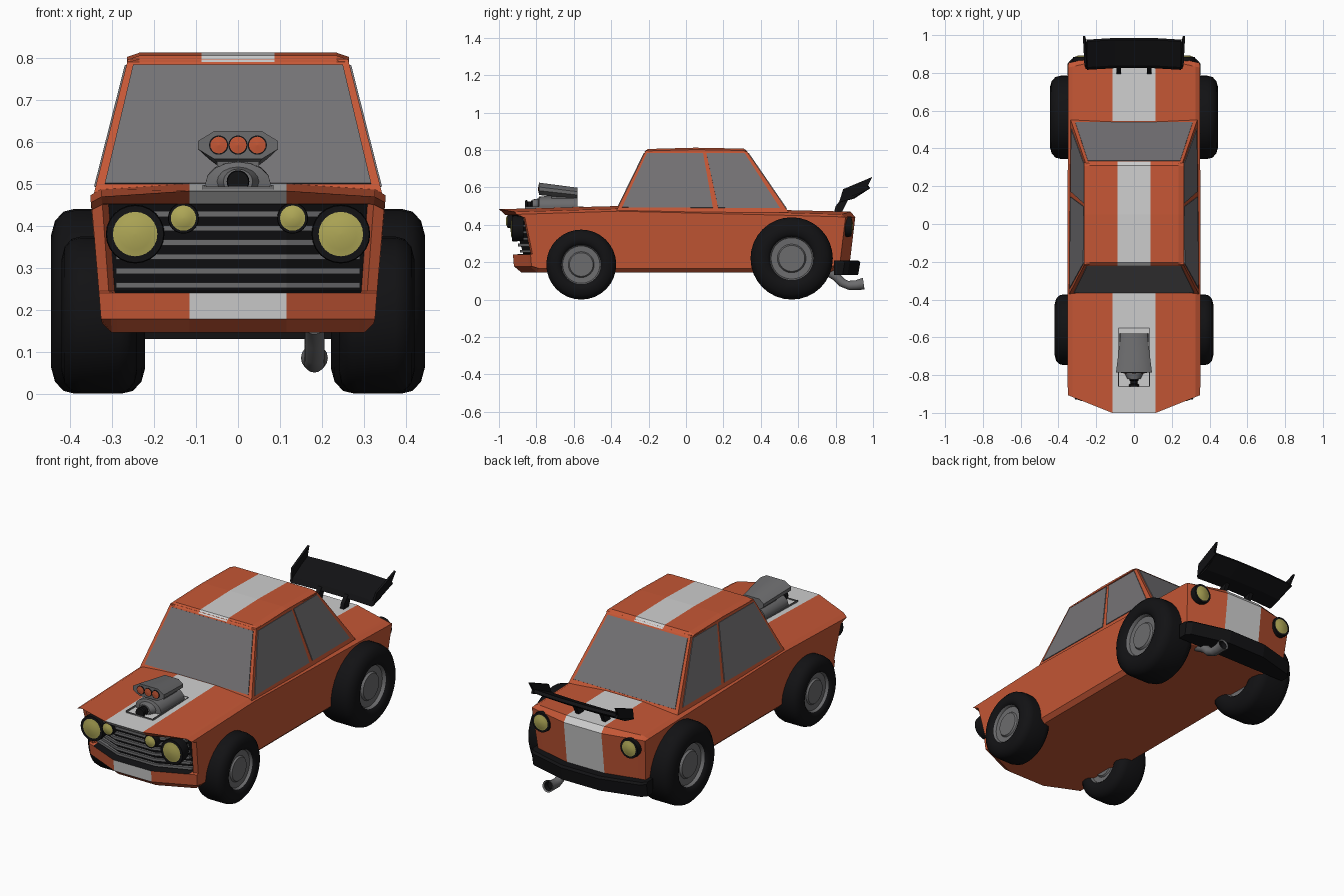
import bpy, bmesh, math
from mathutils import Vector

cube = bpy.data.objects.get("Cube")
if cube:
    bpy.data.objects.remove(cube, do_unlink=True)


def material(name, r, g, b):
    m = bpy.data.materials.new(name)
    m.use_nodes = True
    m.diffuse_color = (r, g, b, 1)
    bsdf = next(n for n in m.node_tree.nodes if n.type == 'BSDF_PRINCIPLED')
    bsdf.inputs["Base Color"].default_value = (r, g, b, 1)
    return m


ORANGE = material("orange_paint", 0.56, 0.095, 0.036)
WHITE = material("white_stripe", 0.62, 0.62, 0.62)
BLACK = material("black_rubber", 0.006, 0.006, 0.007)
GLASS = material("grey_glass", 0.175, 0.168, 0.178)
METAL = material("grey_metal", 0.15, 0.15, 0.155)
LAMP = material("yellow_lamp", 0.43, 0.39, 0.095)


def build(name, verts, faces, mats, slots=None, smooth=False):
    me = bpy.data.meshes.new(name)
    me.from_pydata(verts, [], faces)
    for m in mats:
        me.materials.append(m)
    if slots:
        me.polygons.foreach_set("material_index", slots)
    bm = bmesh.new()
    bm.from_mesh(me)
    bmesh.ops.recalc_face_normals(bm, faces=bm.faces)
    bm.to_mesh(me)
    bm.free()
    ob = bpy.data.objects.new(name, me)
    bpy.context.collection.objects.link(ob)
    if smooth:
        bpy.ops.object.select_all(action='DESELECT')
        ob.select_set(True)
        bpy.context.view_layer.objects.active = ob
        bpy.ops.object.shade_smooth_by_angle(angle=math.radians(35))
    return ob


def skin(name, rings, mats, slot=None, smooth=False):
    """Join equal closed rings and cap both ends; slot(ring, segment) picks the colour."""
    n = len(rings[0])
    faces, slots = [], []
    for c in range(len(rings) - 1):
        for s in range(n):
            t = (s + 1) % n
            faces.append((c * n + s, c * n + t, c * n + n + t, c * n + n + s))
            slots.append(slot(c, s) if slot else 0)
    last = (len(rings) - 1) * n
    faces += [tuple(range(n)), tuple(range(last, last + n))]
    slots += [slot(0, 0) if slot else 0, slot(len(rings) - 2, 0) if slot else 0]
    return build(name, [v for r in rings for v in r], faces, mats, slots, smooth)


def sweep(name, half, profile, place, mats, slot=None):
    """Carry a side profile across mirrored x columns."""
    cols = [-x for x in reversed(half)] + list(half)
    rings = []
    for x in cols:
        ring = [place(abs(x), i, y, z) for i, (y, z) in enumerate(profile)]
        rings.append([(math.copysign(px, x), y, z) for px, y, z in ring])
    return skin(name, rings, mats, slot)


def lathe(name, profile, at, axis, mats, slots=None, n=32):
    """Revolve (distance, radius) points about the x or y axis."""
    rings = []
    for d, r in profile:
        ring = []
        for k in range(n):
            a, b = r * math.cos(k * math.tau / n), r * math.sin(k * math.tau / n)
            off = (d, a, b) if axis == 'x' else (a, d, b)
            ring.append(tuple(Vector(at) + Vector(off)))
        rings.append(ring)
    return skin(name, rings, mats, (lambda c, s: slots[c]) if slots else None, True)


def bend(x):
    return max(0, x - 0.115) / 0.225


# Body shell: side profile swept over the width, with recessed grille
BODY = [(-1.0, 0.483), (-0.965, 0.452), (-0.93, 0.45), (-0.87, 0.245), (-0.925, 0.24),
        (-0.92, 0.178), (-0.88, 0.145), (0.79, 0.145), (0.875, 0.19), (0.905, 0.44),
        (0.88, 0.47), (0.545, 0.478), (-0.365, 0.5)]


def place_body(x, i, y, z):
    px, k = x, bend(x)
    if x > 0.2:
        px = x * (0.925 + 0.075 * (z - 0.145) / 0.33)
    if x > 0.315 and i in (2, 3):
        y = -0.955 if i == 2 else -0.915
    if i <= 6:
        y += 0.09 * k
    elif i <= 10:
        y -= 0.05 * k
    if z > 0.46:
        z -= 0.015 * k
    if x > 0.345:
        if z > 0.44:
            z -= 0.012
        elif i in (6, 7):
            z += 0.022
    return px, y, z


def body_slot(c, s):
    if s in (1, 2, 3) and 1 < c < 5:
        return 2
    return 1 if c == 3 and s in (0, 4, 8, 9, 10, 12) else 0


sweep("body", [0.115, 0.31, 0.325, 0.35], BODY, place_body, [ORANGE, WHITE, BLACK], body_slot)

# Grille slats
for i in range(6):
    z = 0.258 + i * 0.034
    y = -0.93 + (0.45 - z) * 0.29
    sweep(f"grille_slat_{i + 1}", [0.115, 0.29],
          [(y - 0.014, z - 0.007), (y - 0.014, z + 0.007), (y + 0.01, z + 0.007), (y + 0.01, z - 0.007)],
          lambda x, i, y, z: (x, y + 0.09 * bend(x), z), [METAL])

# Cabin pillars
fl, fr = Vector((0.345, -0.375, 0.47)), Vector((-0.345, -0.375, 0.47))
bl, br = Vector((0.335, 0.55, 0.465)), Vector((-0.335, 0.55, 0.465))
tfl, tfr = Vector((0.262, -0.215, 0.797)), Vector((-0.262, -0.215, 0.797))
tbl, tbr = Vector((0.256, 0.322, 0.797)), Vector((-0.256, 0.322, 0.797))
skin("cabin", [[fl, fr, br, bl], [tfl, tfr, tbr, tbl]], [ORANGE])


def pane(name, a, b, c, d, u0, u1, v0=0.09, v1=0.955):
    """Thin glass on the quad a-b (bottom) and d-c (top)."""
    pts = [a.lerp(b, u).lerp(d.lerp(c, u), v)
           for u, v in ((u0, v0), (u1, v0), (u1, v1), (u0, v1))]
    n = (pts[1] - pts[0]).cross(pts[3] - pts[0]).normalized() * 0.004
    skin(name, [[p - n for p in pts], [p + n for p in pts]], [GLASS])


pane("windshield", fr, fl, tfl, tfr, 0.03, 0.97)
pane("rear_window", bl, br, tbr, tbl, 0.03, 0.97, 0.06)
for side, a, b, c, d in (("left", fl, bl, tbl, tfl), ("right", fr, br, tbr, tfr)):
    pane(f"{side}_front_window", a, b, c, d, 0.025, 0.565, 0.07)
    pane(f"{side}_back_window", a, b, c, d, 0.597, 0.965, 0.07)

# Roof with stripe
sweep("roof", [0.087, 0.235, 0.264],
      [(-0.222, 0.79), (-0.205, 0.805), (0.05, 0.812), (0.31, 0.807), (0.33, 0.79)],
      lambda x, i, y, z: (x, y * (0.985 if x > 0.25 else 1), z - (0.01 if x > 0.25 and z > 0.8 else 0)),
      [ORANGE, WHITE], lambda c, s: int(c == 2 and s != 4))

# Rear bumper wrapping round the corners
sweep("rear_bumper", [0.115, 0.33, 0.352],
      [(0.79, 0.13), (0.92, 0.13), (0.932, 0.2), (0.92, 0.21), (0.79, 0.21)],
      lambda x, i, y, z: (x, y - (0.06 * bend(x) + (0.02 if x > 0.34 else 0)) * (y > 0.8), z), [BLACK])

# Wheels: tyre and hub in one lathe
for end, y, x, R, w, h in (("front", -0.56, 0.33, 0.187, 0.09, 0.105),
                           ("rear", 0.565, 0.333, 0.22, 0.112, 0.116)):
    half = [(w * 0.78, 0.001), (w * 0.78, h * 0.6), (w * 0.68, h * 0.66), (w * 0.7, h * 0.95),
            (w * 0.86, h), (w * 0.97, h * 1.12), (w, R * 0.72), (w * 0.92, R * 0.87),
            (w * 0.74, R * 0.97), (w * 0.5, R)]
    prof = half + [(-d, r) for d, r in reversed(half)]
    slots = [0] * 4 + [1] * (len(prof) - 9) + [0] * 4
    for side, s in (("left", 1), ("right", -1)):
        lathe(f"{end}_{side}_wheel", prof, (s * x, y, R), 'x', [METAL, BLACK], slots)

# Lamps: black housing ring and domed yellow lens
for name, x, y, z, r, lens, s in (("headlamp", 0.245, -0.93, 0.38, 0.07, 0.053, -1),
                                  ("inner_headlamp", 0.13, -0.955, 0.418, 0.037, 0.03, -1),
                                  ("tail_lamp", 0.27, 0.885, 0.39, 0.055, 0.042, 1)):
    for side, m in (("left", 1), ("right", -1)):
        lathe(f"{side}_{name}",
              [(-s * 0.06, r * 0.9), (-s * 0.02, r), (0, r * 0.97), (0, lens), (s * 0.006, lens * 0.7), (s * 0.008, 0.001)],
              (m * x, y, z), 'y', [BLACK, LAMP], [0, 0, 0, 1, 1], 24)


# Engine through the hood: blower, pulley and intake scoop
def tube(name, shape, sections):
    rings = [[(px * w, y, z + pz * h) for px, pz in shape] for y, z, w, h in sections]
    skin(name, rings, [METAL], None, True)


arch = [(math.cos(k * math.tau / 16), math.sin(k * math.tau / 16)) for k in range(16)]
tube("blower", arch, [(-0.82, 0.505, 0.035, 0.03), (-0.79, 0.505, 0.05, 0.035),
                      (-0.785, 0.5, 0.078, 0.052), (-0.58, 0.5, 0.078, 0.055)])
lathe("blower_pulley", [(0, 0.025), (-0.012, 0.025), (-0.016, 0.018), (-0.03, 0.018), (-0.035, 0.027), (-0.045, 0.025)],
      (0, -0.815, 0.505), 'y', [BLACK], None, 20)
flat = [(1, 0.3), (0.6, 1), (-0.6, 1), (-1, 0.3), (-1, -0.3), (-0.6, -1), (0.6, -1), (1, -0.3)]
tube("intake_scoop", flat, [(-0.785, 0.592, 0.095, 0.033), (-0.58, 0.568, 0.07, 0.03)])
tube("scoop_neck", flat, [(-0.72, 0.55, 0.05, 0.03), (-0.6, 0.55, 0.05, 0.03)])
for i in (-1, 0, 1):
    lathe(f"intake_port_{i + 2}", [(0.01, 0.023), (-0.003, 0.023), (-0.003, 0.02), (-0.007, 0.001)],
          (i * 0.046, -0.785, 0.592), 'y', [BLACK, ORANGE], [0, 0, 1], 20)


def box(name, lo, hi, mat):
    rings = [[(x, lo[1], lo[2]), (x, hi[1], lo[2]), (x, hi[1], hi[2]), (x, lo[1], hi[2])]
             for x in (lo[0], hi[0])]
    return skin(name, rings, [mat])


# Hood opening trim
for s in (-1, 1):
    box(f"hood_trim_side_{s + 2}", (s * 0.082 - 0.002, -0.86, 0.485), (s * 0.082 + 0.002, -0.55, 0.497), METAL)
    y = -0.705 + s * 0.155
    box(f"hood_trim_end_{s + 2}", (-0.082, y - 0.002, 0.485), (0.082, y + 0.002, 0.495 + 0.002 * s), METAL)

# Rear wing: blade, end plates and struts
sweep("wing_blade", [0.1, 0.25], [(0.825, 0.52), (0.84, 0.545), (0.975, 0.61), (0.985, 0.595), (0.9, 0.54)],
      lambda x, i, y, z: (x, y - 0.06 * (x - 0.1), z), [BLACK])
PLATE = [(0.82, 0.525), (0.84, 0.59), (0.995, 0.655), (0.97, 0.605), (0.98, 0.59)]
STRUT = [(0.79, 0.46), (0.83, 0.46), (0.875, 0.55), (0.83, 0.535), (0.8, 0.5)]
for side, s in (("left", 1), ("right", -1)):
    skin(f"{side}_wing_plate", [[(s * (x + (z - 0.525) * 0.12), y, z) for y, z in PLATE]
                                for x in (0.243, 0.255)], [BLACK])
    skin(f"{side}_wing_strut", [[(s * x, y, z) for y, z in STRUT] for x in (0.07, 0.092)], [BLACK])

# Exhaust pipe with flared tip
rings = []
for y, z, r in ((0.74, 0.16, 0.024), (0.8, 0.125, 0.024), (0.835, 0.09, 0.024), (0.87, 0.075, 0.025),
                (0.91, 0.077, 0.026), (0.95, 0.085, 0.032), (0.945, 0.084, 0.024), (0.92, 0.08, 0.02)):
    t = math.radians(40 if y < 0.86 else -8)
    rings.append([(0.182 + r * c, y + r * q * math.sin(t), z + r * q * math.cos(t)) for c, q in arch])
skin("exhaust_pipe", rings, [METAL, BLACK], lambda c, s: int(c == 6), True)
